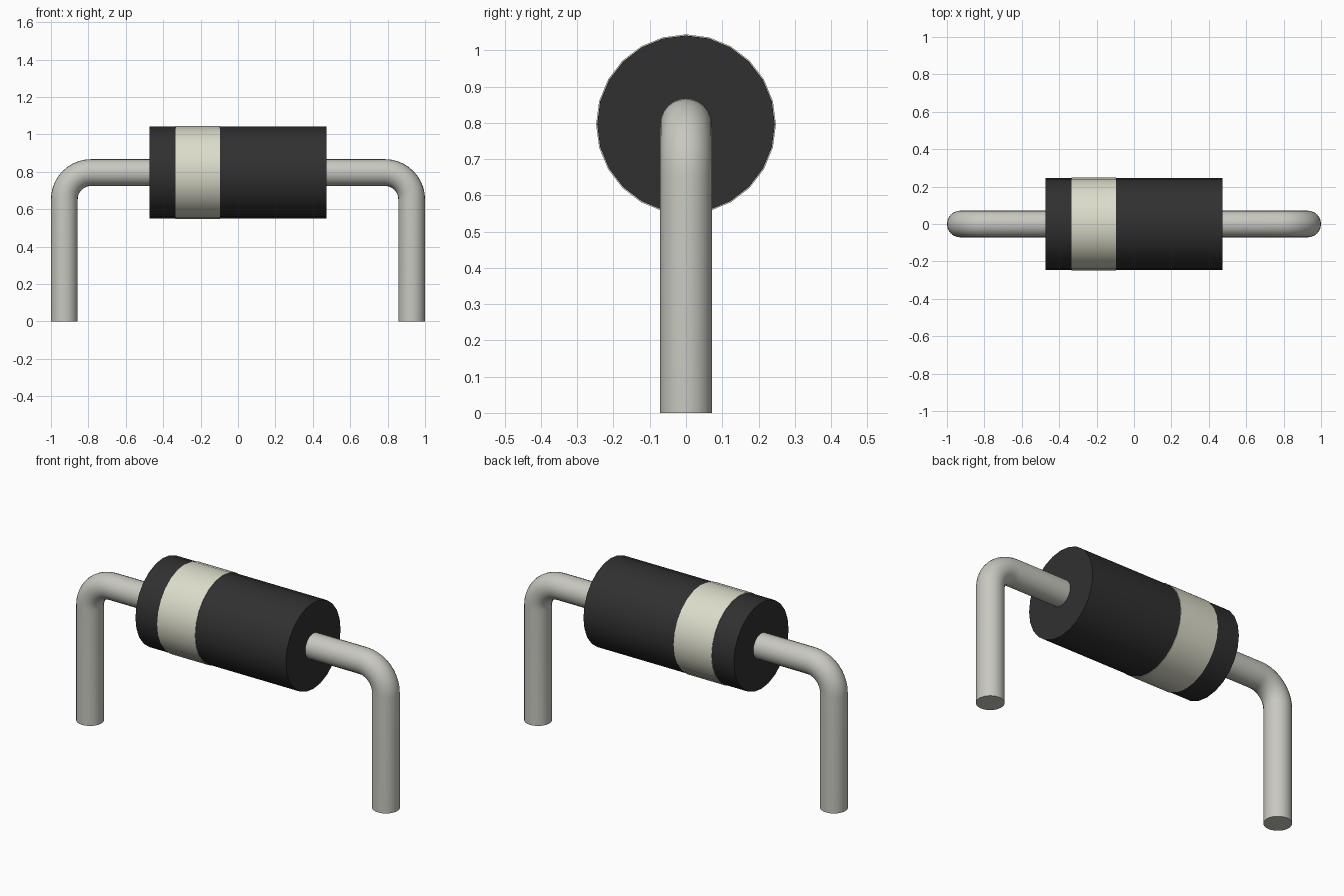
import bpy
import bmesh
from math import pi, sin, cos, radians
from mathutils import Vector

if "Cube" in bpy.data.objects:
    bpy.data.objects.remove(bpy.data.objects["Cube"])

AXIS_Z = 0.796    # height of the body axis
WIRE_R = 0.0715
BEND_R = 0.143


def material(name, rgb):
    m = bpy.data.materials.new(name)
    m.diffuse_color = (*rgb, 1)
    m.use_nodes = True
    m.node_tree.nodes["Principled BSDF"].inputs["Base Color"].default_value = m.diffuse_color
    return m


def smooth(obj, angle=40):
    bpy.ops.object.select_all(action='DESELECT')
    obj.select_set(True)
    bpy.context.view_layer.objects.active = obj
    bpy.ops.object.shade_smooth_by_angle(angle=radians(angle))


def x_cylinder(name, x0, x1, radius, mat):
    bpy.ops.mesh.primitive_cylinder_add(
        vertices=24, radius=radius, depth=x1 - x0,
        location=((x0 + x1) / 2, 0, AXIS_Z), rotation=(0, pi / 2, 0))
    obj = bpy.context.object
    obj.name = name
    obj.data.materials.append(mat)
    smooth(obj)
    return obj


def bent_lead(name, side, mat, sides=24, bend_steps=10):
    # Path as (x, z, direction angle): foot, quarter bend, end inside the body
    cx, cz = 1 - WIRE_R - BEND_R, AXIS_Z - BEND_R
    path = [(cx + BEND_R, 0, 0)]
    for i in range(bend_steps + 1):
        a = pi / 2 * i / bend_steps
        path.append((cx + BEND_R * cos(a), cz + BEND_R * sin(a), a))
    path.append((0.46, AXIS_Z, pi / 2))

    bm = bmesh.new()
    rings = []
    for x, z, a in path:
        out = Vector((cos(a), 0, sin(a)))
        ring = []
        for k in range(sides):
            t = 2 * pi * k / sides
            p = Vector((x, 0, z)) + WIRE_R * (cos(t) * out + sin(t) * Vector((0, 1, 0)))
            ring.append(bm.verts.new((side * p.x, p.y, p.z)))
        rings.append(ring)
    for r0, r1 in zip(rings, rings[1:]):
        for k in range(sides):
            n = (k + 1) % sides
            bm.faces.new((r0[k], r0[n], r1[n], r1[k]))
    bm.faces.new(rings[0])
    bm.faces.new(rings[-1])
    bmesh.ops.recalc_face_normals(bm, faces=bm.faces)
    mesh = bpy.data.meshes.new(name)
    bm.to_mesh(mesh)
    bm.free()
    obj = bpy.data.objects.new(name, mesh)
    bpy.context.collection.objects.link(obj)
    mesh.materials.append(mat)
    smooth(obj)
    return obj


black = material("black_plastic", (0.03, 0.03, 0.03))
cream = material("cream_paint", (0.72, 0.72, 0.60))
metal = material("tinned_metal", (0.58, 0.58, 0.53))

# Body and polarity band
x_cylinder("body", -0.472, 0.472, 0.245, black)
x_cylinder("polarity_band", -0.334, -0.096, 0.248, cream)

# Bent wire leads
for side, label in ((-1, "left"), (1, "right")):
    bent_lead(label + "_lead", side, metal)
